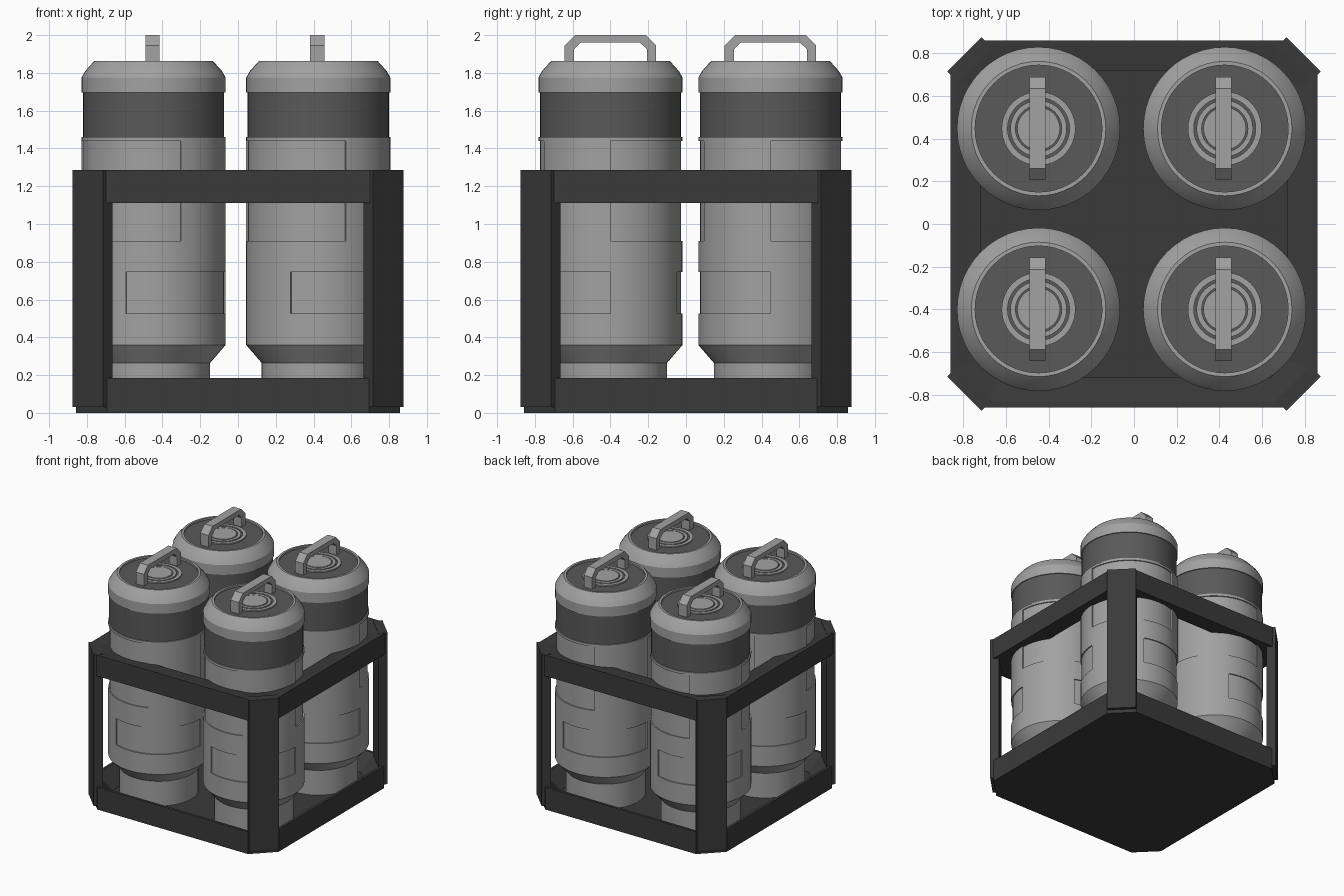
import bpy, bmesh, math
from mathutils import Vector

if "Cube" in bpy.data.objects:
    bpy.data.objects.remove(bpy.data.objects["Cube"])

N = 48                      # sides of each canister
STEP = 2 * math.pi / N


def material(name, v):
    m = bpy.data.materials.new(name)
    m.diffuse_color = (v, v, v, 1)
    m.use_nodes = True
    m.node_tree.nodes["Principled BSDF"].inputs["Base Color"].default_value = m.diffuse_color
    return m


LIGHT = material("light_grey", 0.36)
DARK = material("dark_grey", 0.10)
BLACK = material("charcoal", 0.042)


def finish(bm, name, mats, smooth=False):
    bmesh.ops.recalc_face_normals(bm, faces=bm.faces)
    me = bpy.data.meshes.new(name)
    bm.to_mesh(me)
    bm.free()
    for m in mats:
        me.materials.append(m)
    ob = bpy.data.objects.new(name, me)
    bpy.context.collection.objects.link(ob)
    if smooth:
        bpy.context.view_layer.objects.active = ob
        ob.select_set(True)
        bpy.ops.object.shade_smooth_by_angle(angle=math.radians(25))
        ob.select_set(False)
    return ob


def loft(bm, rings, closed=False):
    """Skin a stack of point rings; returns the faces of each band."""
    vs = [[bm.verts.new(p) for p in r] for r in rings]
    n = len(vs[0])
    pairs = list(zip(vs, vs[1:])) + ([(vs[-1], vs[0])] if closed else [])
    bands = [[bm.faces.new((a[i], a[(i + 1) % n], b[(i + 1) % n], b[i]))
              for i in range(n)] for a, b in pairs]
    if not closed:
        bands += [[bm.faces.new(vs[0])], [bm.faces.new(vs[-1])]]
    return bands


def octagon(r, diag, z):
    """Square of half size r with corners cut where |x|+|y| = diag."""
    c = diag - r
    return [(x, y, z) for x, y in ((r, -c), (r, c), (c, r), (-c, r),
                                   (-r, c), (-r, -c), (-c, -r), (c, -r))]


def circle(r, z):
    return [(r * math.cos(i * STEP), r * math.sin(i * STEP), z) for i in range(N)]


# Crate: tray with sloped inner walls, upper rail, diagonal corner posts
bm = bmesh.new()
loft(bm, [octagon(0.857, 1.55, 0), octagon(0.857, 1.55, 0.185),
          octagon(0.835, 1.50, 0.185), octagon(0.72, 1.34, 0.06)])
finish(bm, "crate_tray", [BLACK])

bm = bmesh.new()
loft(bm, [octagon(0.86, 1.56, 1.11), octagon(0.86, 1.56, 1.285),
          octagon(0.835, 1.51, 1.285), octagon(0.72, 1.36, 1.27),
          octagon(0.72, 1.36, 1.11)], closed=True)
finish(bm, "crate_top_rail", [BLACK])

out, inn = (0.875, 0.714), (0.826, 0.664)
for sx in (-1, 1):
    for sy in (-1, 1):
        bm = bmesh.new()
        loft(bm, [[(sx * x, sy * y, z) for x, y in
                   (out, out[::-1], inn[::-1], inn)] for z in (0.03, 1.287)])
        finish(bm, "corner_post", [BLACK])

# Canister shell profile: (radius, z), bottom to top, ending on the recessed lid
PROFILE = [(0.30, 0.05), (0.30, 0.265), (0.382, 0.36), (0.382, 0.525),
           (0.382, 0.745), (0.382, 0.91), (0.382, 1.44), (0.382, 1.46),
           (0.374, 1.46), (0.374, 1.695), (0.382, 1.695), (0.382, 1.775),
           (0.362, 1.81), (0.315, 1.862), (0.297, 1.862), (0.297, 1.848)]
LOWER, UPPER, BAND = 3, 5, 8


def canister(cx, cy):
    at = Vector((cx, cy, 0))
    # Shell with dark collar band and dark lid
    bm = bmesh.new()
    bands = loft(bm, [circle(r, z) for r, z in PROFILE])
    for f in bands[BAND] + bands[-1]:
        f.material_index = 1
    # Sunken wrap panels, 15 sides wide, staggered between the two rows
    for row, start in ((UPPER, 0), (UPPER, 24), (LOWER, 9), (LOWER, 33)):
        faces = [bands[row][(start + i) % N] for i in range(15)]
        new = bmesh.ops.extrude_face_region(bm, geom=faces)["geom"]
        for v in new:
            if isinstance(v, bmesh.types.BMVert):
                v.co.x *= 0.975
                v.co.y *= 0.975
        bmesh.ops.delete(bm, geom=[f for f in faces if f.is_valid], context='FACES')
    finish(bm, "canister_shell", [LIGHT, DARK], True).location = at

    # Lid rings and central valve button
    for name, r0, r1, top in (("lid_outer_ring", 0.145, 0.173, 1.858),
                              ("lid_inner_ring", 0.108, 0.132, 1.858)):
        bm = bmesh.new()
        loft(bm, [circle(r0, 1.84), circle(r1, 1.84),
                  circle(r1, top), circle(r0, top)], closed=True)
        finish(bm, name, [LIGHT], True).location = at
    bm = bmesh.new()
    loft(bm, [circle(0.10, 1.84), circle(0.10, 1.86)])
    finish(bm, "lid_button", [LIGHT], True).location = at

    # Carry handle: chamfered arch, outer and inner paths in the yz plane
    half_out = [(0.242, 1.84), (0.242, 1.945), (0.188, 2.0)]
    half_in = [(0.193, 1.84), (0.193, 1.925), (0.157, 1.96)]
    arch = lambda h: h + [(-y, z) for y, z in reversed(h)]
    bm = bmesh.new()
    rings = []
    for (yo, zo), (yi, zi) in zip(arch(half_out), arch(half_in)):
        rings.append([(-0.043, yo, zo), (0.032, yo, zo),
                      (0.032, yi, zi), (-0.043, yi, zi)])
    loft(bm, rings)
    finish(bm, "carry_handle", [LIGHT]).location = at


for x in (-0.447, 0.425):
    for y in (-0.40, 0.447):
        canister(x, y)
